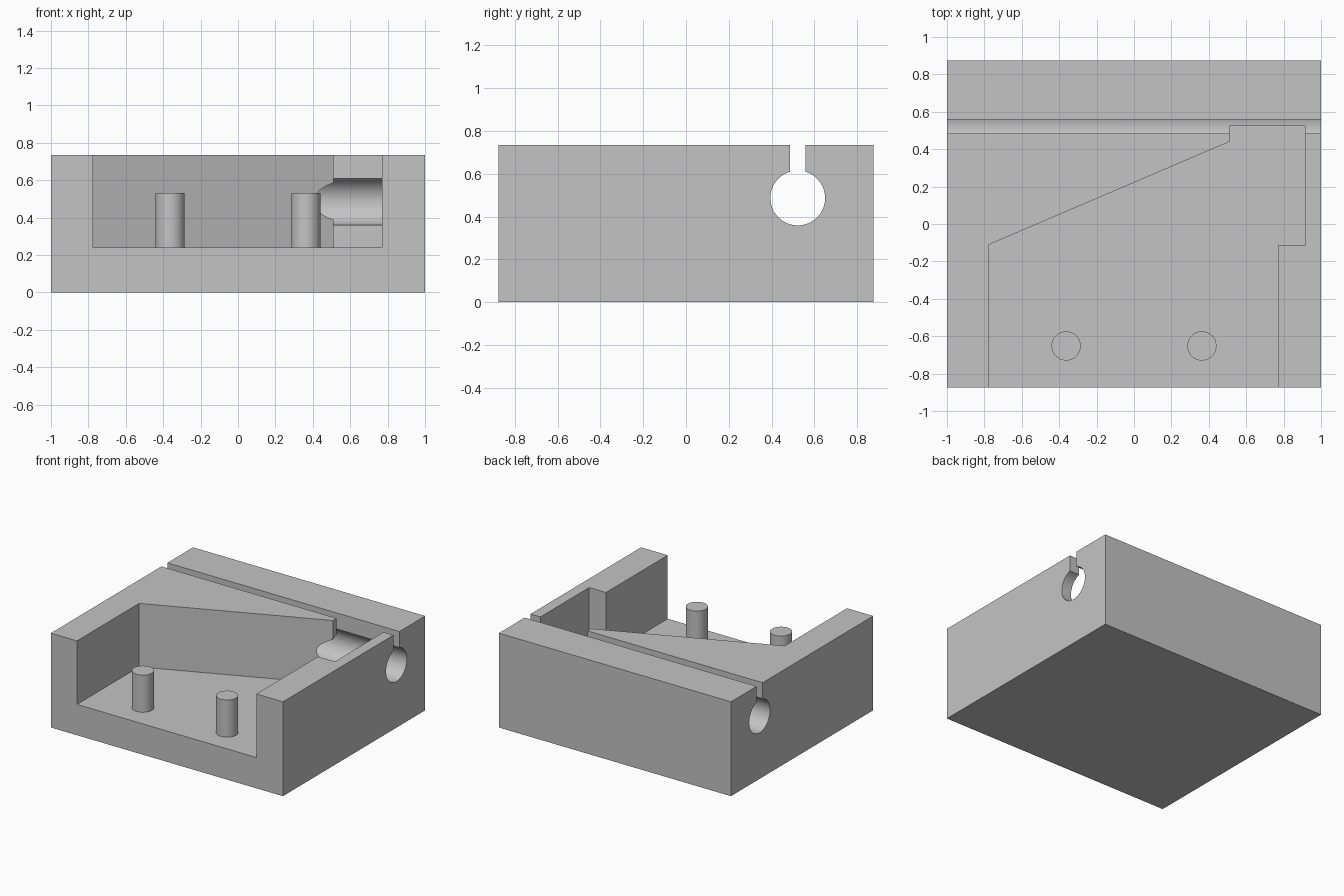
import bpy, bmesh, math
from mathutils import Vector

cube = bpy.data.objects.get("Cube")
if cube:
    bpy.data.objects.remove(cube, do_unlink=True)

grey = bpy.data.materials.new("light grey")
grey.use_nodes = True
grey.diffuse_color = (0.55, 0.55, 0.55, 1)
grey.node_tree.nodes["Principled BSDF"].inputs["Base Color"].default_value = (0.55, 0.55, 0.55, 1)


def prism(name, points, depth):
    """Extrude a closed outline of 3D points along the depth vector."""
    bm = bmesh.new()
    face = bm.faces.new([bm.verts.new(p) for p in points])
    new = bmesh.ops.extrude_face_region(bm, geom=[face], use_keep_orig=True)["geom"]
    bmesh.ops.translate(bm, vec=Vector(depth),
                        verts=[v for v in new if isinstance(v, bmesh.types.BMVert)])
    bmesh.ops.recalc_face_normals(bm, faces=bm.faces)
    mesh = bpy.data.meshes.new(name)
    bm.to_mesh(mesh)
    bm.free()
    mesh.materials.append(grey)
    obj = bpy.data.objects.new(name, mesh)
    bpy.context.collection.objects.link(obj)
    return obj


def activate(obj):
    bpy.ops.object.select_all(action='DESELECT')
    obj.select_set(True)
    bpy.context.view_layer.objects.active = obj


def cut(obj, cutter):
    activate(obj)
    mod = obj.modifiers.new("cut", 'BOOLEAN')
    mod.operation = 'DIFFERENCE'
    mod.solver = 'EXACT'
    mod.object = cutter
    bpy.ops.object.modifier_apply(modifier=mod.name)
    bpy.data.objects.remove(cutter, do_unlink=True)


W, D, H, FLOOR = 1.0, 0.875, 0.735, 0.24

# Solid block
block = prism("housing_block", [(-W, -D, 0), (W, -D, 0), (W, D, 0), (-W, D, 0)], (0, 0, H))

# Open-fronted pocket with a slanted back wall and a side recess
outline = [(-0.775, -1), (-0.775, -0.11), (0.51, 0.44), (0.51, 0.525),
           (0.915, 0.525), (0.915, -0.115), (0.77, -0.115), (0.77, -1)]
cut(block, prism("pocket_cutter", [(x, y, FLOOR) for x, y in outline], (0, 0, 1)))

# Keyhole channel: round bore with a narrow slot opening through the top
BORE_Y, BORE_Z, BORE_R, SLOT = 0.522, 0.487, 0.128, 0.037
start = math.asin(SLOT / BORE_R)
steps = 64
keyhole = [(BORE_Y + SLOT, 1), (BORE_Y - SLOT, 1)]
for i in range(steps + 1):
    a = start + (math.tau - 2 * start) * i / steps
    keyhole.append((BORE_Y - BORE_R * math.sin(a), BORE_Z + BORE_R * math.cos(a)))
cut(block, prism("keyhole_cutter", [(-1.2, y, z) for y, z in keyhole], (2.4, 0, 0)))

# Locating posts on the pocket floor
posts = []
for side, x in (("right", -0.363), ("left", 0.363)):
    ring = [(x + 0.078 * math.cos(math.tau * i / 48),
             -0.652 + 0.078 * math.sin(math.tau * i / 48), FLOOR - 0.02) for i in range(48)]
    posts.append(prism(side + "_post", ring, (0, 0, 0.31)))

# Smooth round surfaces, keep corners crisp
for obj in [block] + posts:
    activate(obj)
    bpy.ops.object.shade_smooth_by_angle(angle=math.radians(30))
